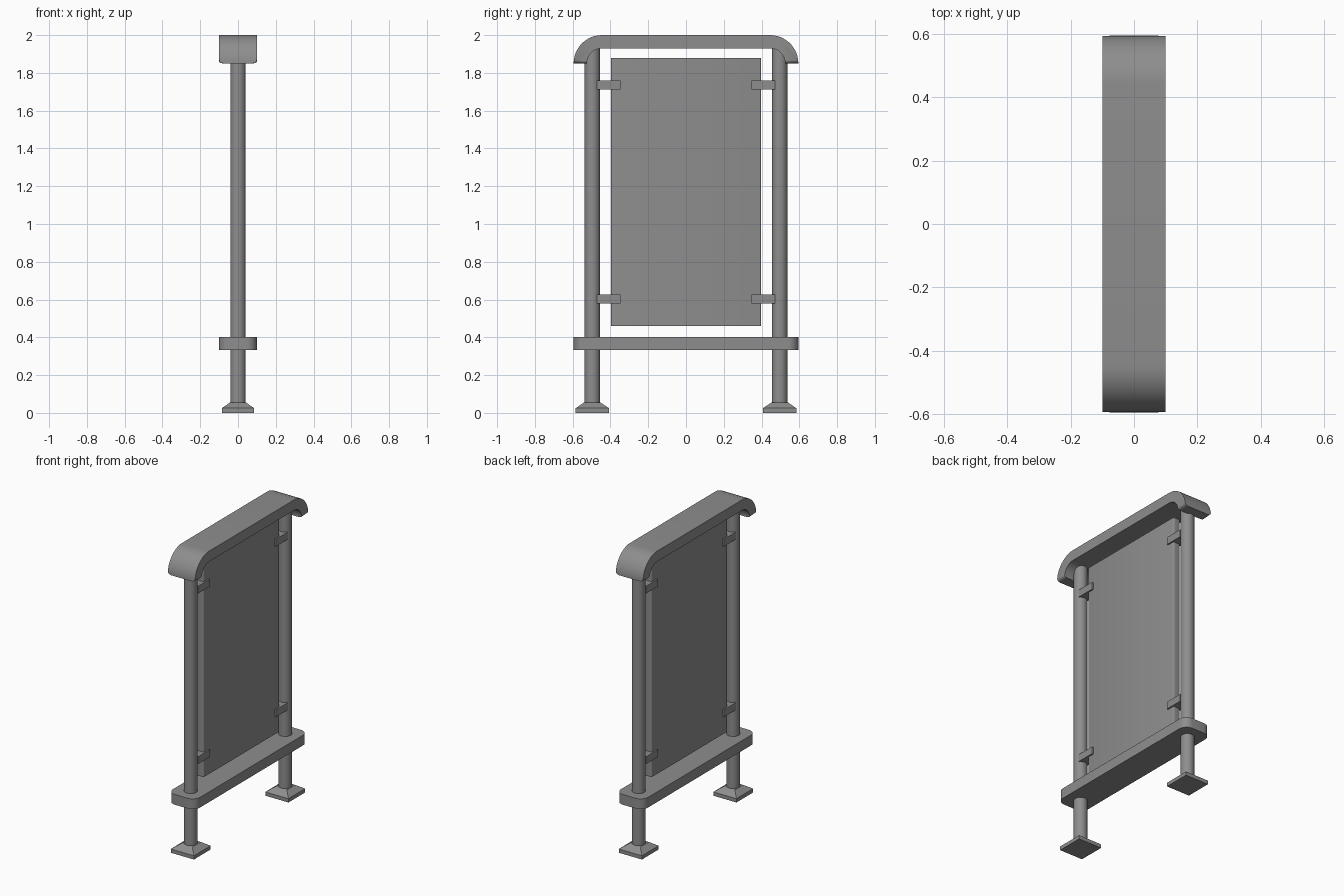
import bpy, bmesh, math
from mathutils import Vector

if "Cube" in bpy.data.objects:
    bpy.data.objects.remove(bpy.data.objects["Cube"], do_unlink=True)

grey = bpy.data.materials.new("metal grey")
grey.use_nodes = True
COLOUR = (0.27, 0.27, 0.27, 1)
grey.diffuse_color = COLOUR
grey.node_tree.nodes["Principled BSDF"].inputs["Base Color"].default_value = COLOUR


def finish(name, bm, smooth=False):
    bmesh.ops.recalc_face_normals(bm, faces=bm.faces)
    mesh = bpy.data.meshes.new(name)
    bm.to_mesh(mesh)
    bm.free()
    mesh.materials.append(grey)
    obj = bpy.data.objects.new(name, mesh)
    bpy.context.collection.objects.link(obj)
    if smooth:
        bpy.ops.object.select_all(action="DESELECT")
        obj.select_set(True)
        bpy.context.view_layer.objects.active = obj
        bpy.ops.object.shade_smooth_by_angle(angle=math.radians(35))
    return obj


def box_bm(centre, size):
    bm = bmesh.new()
    bmesh.ops.create_cube(bm, size=1)
    bmesh.ops.scale(bm, vec=size, verts=bm.verts)
    bmesh.ops.translate(bm, vec=centre, verts=bm.verts)
    return bm


def round_upright_edges(bm, radius, segments):
    edges = [e for e in bm.edges
             if abs((e.verts[0].co - e.verts[1].co).normalized().z) > 0.99]
    bmesh.ops.bevel(bm, geom=edges, offset=radius, segments=segments,
                    profile=0.5, affect="EDGES")


def extrude_profile(points, vector):
    bm = bmesh.new()
    face = bm.faces.new([bm.verts.new(p) for p in points])
    new = bmesh.ops.extrude_face_region(bm, geom=[face])["geom"]
    bmesh.ops.translate(bm, vec=vector,
                        verts=[v for v in new if isinstance(v, bmesh.types.BMVert)])
    return bm


# Canopy: flat roof with quarter-round ends turned down
HALF_W, BEND_Y, BEND_Z = 0.1, 0.445, 1.85


def arch(radius, steps=12):
    quarter = [math.pi / 2 * i / steps for i in range(steps + 1)]
    right = [(BEND_Y + radius * math.cos(a), BEND_Z + radius * math.sin(a)) for a in quarter]
    return right + [(-y, z) for y, z in reversed(right)]


outline = arch(0.15) + arch(0.08)[::-1]
bm = extrude_profile([(-HALF_W, y, z) for y, z in outline], Vector((2 * HALF_W, 0, 0)))
tips = [e for e in bm.edges
        if all(abs(v.co.z - BEND_Z) < 0.001 for v in e.verts)
        and abs(e.verts[0].co.x - e.verts[1].co.x) < 0.001]
bmesh.ops.bevel(bm, geom=tips, offset=0.024, segments=3, profile=0.5, affect="EDGES")
finish("canopy", bm, True)

# Lower shelf with rounded corners
bm = box_bm((0, 0, 0.367), (0.2, 1.19, 0.068))
round_upright_edges(bm, 0.055, 8)
finish("lower_shelf", bm, True)

# Display panel
bm = box_bm((0, 0, 1.17), (0.052, 0.796, 1.42))
round_upright_edges(bm, 0.008, 3)
finish("display_panel", bm, True)

# Posts, feet and clips on both sides
POST_Y = 0.496
for side, label in ((-1, "front"), (1, "back")):
    y = side * POST_Y
    bm = bmesh.new()
    bmesh.ops.create_cone(bm, cap_ends=True, segments=32, radius1=0.041,
                          radius2=0.041, depth=1.91)
    bmesh.ops.translate(bm, vec=(0, y, 0.985), verts=bm.verts)
    finish(label + "_post", bm, True)

    # square foot plate with a sloped collar
    bm = box_bm((0, y, 0.0125), (0.17, 0.176, 0.025))
    top = max(bm.faces, key=lambda f: f.calc_center_median().z)
    new = bmesh.ops.extrude_face_region(bm, geom=[top])["geom"]
    bmesh.ops.delete(bm, geom=[top], context="FACES_ONLY")
    for v in (g for g in new if isinstance(g, bmesh.types.BMVert)):
        v.co = (v.co.x * 0.5, y + (v.co.y - y) * 0.5, 0.055)
    finish(label + "_foot", bm)

    for z, level in ((0.602, "lower"), (1.735, "upper")):
        finish(label + "_" + level + "_clip",
               box_bm((0, side * 0.409, z), (0.072, 0.124, 0.048)))
